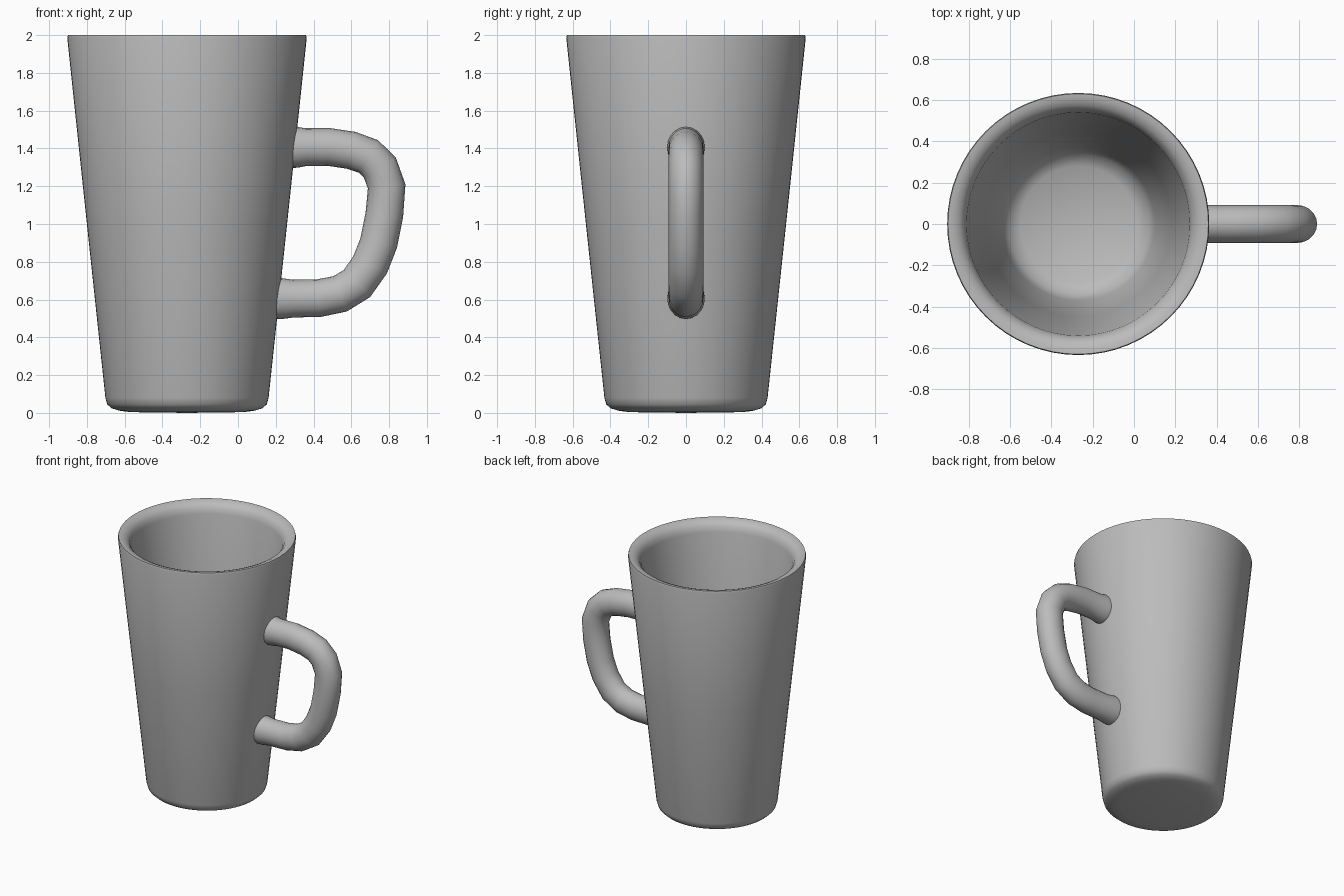
import bpy, bmesh, math
from mathutils import Vector

cube = bpy.data.objects.get("Cube")
if cube:
    bpy.data.objects.remove(cube, do_unlink=True)

glaze = bpy.data.materials.new("grey_glaze")
glaze.use_nodes = True
grey = (0.5, 0.5, 0.5, 1)
glaze.diffuse_color = grey
glaze.node_tree.nodes["Principled BSDF"].inputs["Base Color"].default_value = grey

CUP_X = -0.27


def finish(name, bm, angle):
    bmesh.ops.remove_doubles(bm, verts=bm.verts, dist=0.0005)
    bmesh.ops.recalc_face_normals(bm, faces=bm.faces)
    mesh = bpy.data.meshes.new(name)
    bm.to_mesh(mesh)
    bm.free()
    obj = bpy.data.objects.new(name, mesh)
    bpy.context.collection.objects.link(obj)
    mesh.materials.append(glaze)
    bpy.ops.object.select_all(action='DESELECT')
    obj.select_set(True)
    bpy.context.view_layer.objects.active = obj
    bpy.ops.object.shade_smooth_by_angle(angle=math.radians(angle))
    return obj


# Cup: closed wall profile (radius, height) from outer base to inner floor
profile = [(0, 0), (0.3, 0.004), (0.36, 0.012), (0.4, 0.025), (0.422, 0.045),
           (0.432, 0.08), (0.53, 1.0), (0.634, 1.985), (0.63, 2.0),
           (0.605, 1.998), (0.575, 1.985), (0.552, 1.96), (0.54, 1.92),
           (0.45, 1.0), (0.37, 0.22), (0.34, 0.15), (0.28, 0.115), (0, 0.1)]
bm = bmesh.new()
verts = [bm.verts.new((r, 0, z)) for r, z in profile]
edges = [bm.edges.new(pair) for pair in zip(verts, verts[1:])]
bmesh.ops.spin(bm, geom=verts + edges, cent=(0, 0, 0), axis=(0, 0, 1),
               angle=math.tau, steps=64, use_duplicate=False)
cup = finish("cup_body", bm, 50)
cup.location.x = CUP_X

# Handle: round section swept along a D-shaped path, flared at the wall
path = [(0.265, 1.405), (0.315, 1.406), (0.36, 1.407), (0.48, 1.408), (0.6, 1.39),
        (0.69, 1.358), (0.75, 1.30), (0.787, 1.2), (0.775, 1.05),
        (0.745, 0.9), (0.7, 0.785), (0.63, 0.685), (0.54, 0.63),
        (0.43, 0.608), (0.29, 0.605), (0.235, 0.605), (0.18, 0.605)]
points = [Vector((x, 0, z)) for x, z in path]
bm = bmesh.new()
rings = []
last = len(points) - 1
for i, p in enumerate(points):
    tangent = (points[min(i + 1, last)] - points[max(i - 1, 0)]).normalized()
    side = Vector((0, 1, 0))
    across = tangent.cross(side)
    radius = 0.108 if min(i, last - i) < 2 else 0.1
    ring = []
    for k in range(20):
        a = math.tau * k / 20
        ring.append(bm.verts.new(p + across * radius * math.cos(a)
                                 + side * radius * 0.92 * math.sin(a)))
    rings.append(ring)
for a, b in zip(rings, rings[1:]):
    for k in range(20):
        n = (k + 1) % 20
        bm.faces.new((a[k], a[n], b[n], b[k]))
bm.faces.new(rings[0])
bm.faces.new(rings[-1])
finish("handle", bm, 50)
